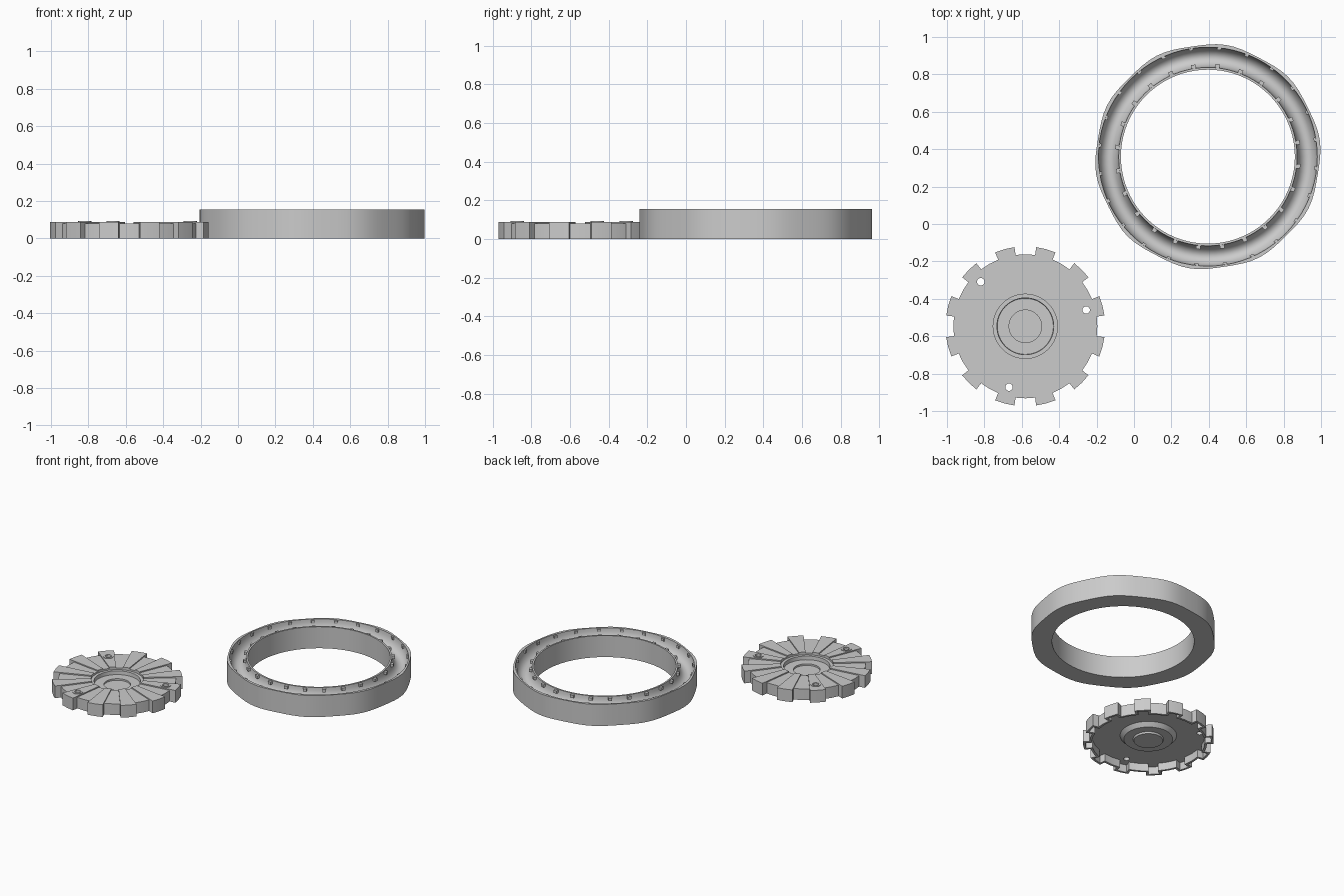
import bpy, bmesh, math
from mathutils import Matrix, Vector

if "Cube" in bpy.data.objects:
    bpy.data.objects.remove(bpy.data.objects["Cube"])

RING = Vector((0.395, 0.36, 0))
DISC = Vector((-0.581, -0.547, 0))

grey = bpy.data.materials.new("plain_grey")
grey.diffuse_color = (0.6, 0.6, 0.6, 1)
grey.use_nodes = True
grey.node_tree.nodes["Principled BSDF"].inputs["Base Color"].default_value = grey.diffuse_color


def finish(name, bm, loc, smooth=None):
    """Clean the mesh and turn it into an object."""
    bmesh.ops.remove_doubles(bm, verts=bm.verts, dist=1e-5)
    bmesh.ops.recalc_face_normals(bm, faces=bm.faces)
    me = bpy.data.meshes.new(name)
    bm.to_mesh(me)
    bm.free()
    me.materials.append(grey)
    ob = bpy.data.objects.new(name, me)
    ob.location = loc
    bpy.context.collection.objects.link(ob)
    if smooth:
        bpy.ops.object.select_all(action='DESELECT')
        ob.select_set(True)
        bpy.context.view_layer.objects.active = ob
        bpy.ops.object.shade_smooth_by_angle(angle=math.radians(smooth))
    return ob


def stitch(loops, closed):
    """Join neighbouring profiles around a full turn."""
    bm = bmesh.new()
    vs = [[bm.verts.new(p) for p in lp] for lp in loops]
    n = len(vs[0])
    for i, a in enumerate(vs):
        b = vs[(i + 1) % len(vs)]
        for j in range(n if closed else n - 1):
            k = (j + 1) % n
            quad = []
            for v in (a[j], a[k], b[k], b[j]):
                if all((v.co - q.co).length > 1e-5 for q in quad):
                    quad.append(v)
            if len(quad) > 2:
                bm.faces.new(quad)
    return bm


def polar(r, a, z):
    return (r * math.cos(a), r * math.sin(a), z)


# Ring with a rounded channel and a slightly lobed outside
channel = [(0.531 + 0.054 * math.cos(t), 0.155 - 0.08 * math.sin(t))
           for t in (math.pi * i / 12 for i in range(13))]
loops = []
for i in range(80):
    a = math.tau * i / 80
    ro = 0.600 + 0.005 * math.cos(10 * (a - math.radians(8.5)))
    prof = [(ro, 0), (ro, 0.155)] + channel + [(0.465, 0.155), (0.465, 0)]
    loops.append([polar(r, a, z) for r, z in prof])
finish("ring", stitch(loops, True), RING, 30)

# Small lugs along both edges of the channel
for name, r, size in (("inner_lugs", 0.483, (0.028, 0.024, 0.02)),
                      ("outer_lugs", 0.581, (0.016, 0.022, 0.02))):
    bm = bmesh.new()
    for i in range(24):
        a = math.radians(9 + 15 * i)
        m = (Matrix.Translation(polar(r, a, 0.14)) @ Matrix.Rotation(a, 4, 'Z')
             @ Matrix.Diagonal((*size, 1)))
        bmesh.ops.create_cube(bm, size=1, matrix=m)
    finish(name, bm, RING)

# Toothed hollow cover, dished in the middle
loops = []
for i in range(24):
    tooth = i % 2 == 0
    R, zt = (0.427, 0.088) if tooth else (0.385, 0.08)
    half = math.radians(7.2 if tooth else 7.8)
    mid = math.radians(15 + 15 * i)
    for s in (-1, 0, 1):
        a = mid + s * half
        ai = a + (-s if tooth else s) * 0.04   # inner wall keeps its thickness
        top = [(0, 0.03), (0.087, 0.03), (0.087, 0.042), (0.15, 0.042),
               (0.152, 0.068), (0.172, 0.068), (0.172, zt), (R, zt), (R, 0)]
        under = [(R - 0.015, 0), (R - 0.015, 0.055)]
        hub = [(0.185, 0.055), (0.172, 0.04), (0.16, 0.027), (0.1, 0.027),
               (0.095, 0.015), (0, 0.015)]
        loops.append([polar(r, a, z) for r, z in top]
                     + [polar(r, ai, z) for r, z in under]
                     + [polar(r, a, z) for r, z in hub])
cover = finish("toothed_cover", stitch(loops, False), DISC, 25)

# Three bolt holes with low collars
holes = [polar(0.337, math.radians(d), 0) for d in (15, 135, 255)]
bm = bmesh.new()
for h in holes:
    bmesh.ops.create_cone(bm, cap_ends=True, segments=16, radius1=0.02, radius2=0.02,
                          depth=0.4, matrix=Matrix.Translation(h))
cutter = finish("hole_cutter", bm, DISC)
cutter.hide_render = True
mod = cover.modifiers.new("holes", 'BOOLEAN')
mod.operation = 'DIFFERENCE'
mod.solver = 'EXACT'
mod.object = cutter
bpy.context.view_layer.objects.active = cover
bpy.ops.object.modifier_apply(modifier=mod.name)
bpy.data.objects.remove(cutter)

collar = [(0.021, 0.08), (0.021, 0.092), (0.035, 0.092), (0.035, 0.08)]
for n, h in enumerate(holes):
    loops = [[polar(r, math.tau * i / 16, z) for r, z in collar] for i in range(16)]
    finish(f"hole_collar_{n + 1}", stitch(loops, True), DISC + Vector(h), 30)
